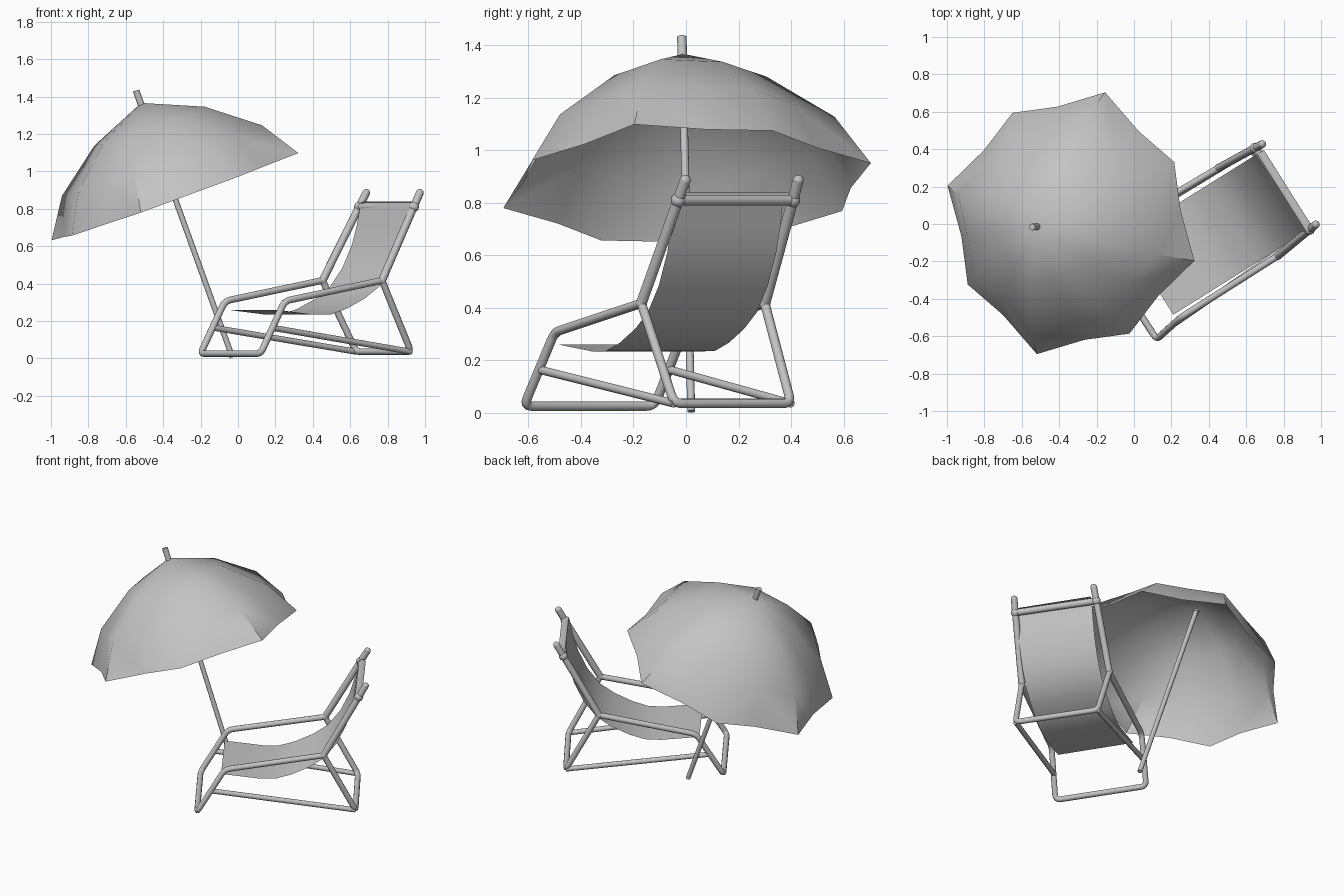
import bpy
import math
from mathutils import Vector

cube = bpy.data.objects.get("Cube")
if cube:
    bpy.data.objects.remove(cube, do_unlink=True)

GREY = (0.55, 0.55, 0.55, 1.0)
grey = bpy.data.materials.new("plain_grey")
grey.use_nodes = True
grey.diffuse_color = GREY
grey.node_tree.nodes["Principled BSDF"].inputs["Base Color"].default_value = GREY


def add_mesh(name, mesh):
    """Link a mesh with the shared material and smooth faces."""
    mesh.materials.clear()
    mesh.materials.append(grey)
    obj = bpy.data.objects.new(name, mesh)
    bpy.context.collection.objects.link(obj)
    bpy.ops.object.select_all(action="DESELECT")
    obj.select_set(True)
    bpy.context.view_layer.objects.active = obj
    bpy.ops.object.shade_smooth_by_angle(angle=math.radians(50))
    return obj


def tube(name, points, radius, bend=0.035):
    """Round bar along a path, with softly bent corners."""
    pts = [Vector(p) for p in points]
    path = [pts[0]]
    for a, p, b in zip(pts, pts[1:], pts[2:]):
        start = p + (a - p).normalized() * bend
        end = p + (b - p).normalized() * bend
        for i in range(5):
            t = i / 4
            path.append(start * (1 - t) ** 2 + p * 2 * t * (1 - t) + end * t ** 2)
    path.append(pts[-1])
    curve = bpy.data.curves.new(name + "_path", "CURVE")
    curve.dimensions = "3D"
    curve.bevel_depth = radius
    curve.bevel_resolution = 4
    curve.use_fill_caps = True
    spline = curve.splines.new("POLY")
    spline.points.add(len(path) - 1)
    for sp, p in zip(spline.points, path):
        sp.co = (*p, 1)
    temp = bpy.data.objects.new(name + "_temp", curve)
    bpy.context.collection.objects.link(temp)
    graph = bpy.context.evaluated_depsgraph_get()
    mesh = bpy.data.meshes.new_from_object(temp.evaluated_get(graph))
    bpy.data.objects.remove(temp, do_unlink=True)
    return add_mesh(name, mesh)


def knuckle(name, location, radius):
    """Rounded joint where bars meet."""
    bpy.ops.mesh.primitive_uv_sphere_add(segments=16, ring_count=8, radius=radius,
                                         location=location)
    ball = bpy.context.object
    ball.name = name
    ball.data.materials.append(grey)
    bpy.ops.object.shade_smooth()


# Chair joints, one set for each side
right = dict(foot=(0.121, -0.617, 0.026), knee=(0.25, -0.50, 0.307),
             hinge=(0.77, -0.17, 0.417), top=(0.972, -0.003, 0.885),
             heel=(0.925, -0.045, 0.036), post=(0.178, -0.56, 0.165))
left = dict(foot=(-0.2, -0.12, 0.026), knee=(-0.07, -0.01, 0.307),
            hinge=(0.452, 0.30, 0.417), top=(0.685, 0.427, 0.885),
            heel=(0.632, 0.40, 0.036), post=(-0.135, -0.065, 0.165))

# Chair frame
tube("front_frame", [right["hinge"], right["knee"], right["foot"],
                     left["foot"], left["knee"], left["hinge"]], 0.018)
tube("rear_frame", [right["hinge"], right["heel"], left["heel"], left["hinge"]], 0.018)
bar_ends = []
for side, j in (("right", right), ("left", left)):
    tube(side + "_back_post", [j["hinge"], j["top"]], 0.021)
    knuckle(side + "_post_cap", j["top"], 0.021)
    knuckle(side + "_hinge", j["hinge"], 0.022)
    tube(side + "_lower_rail", [j["post"], j["heel"]], 0.016)
    bar_ends.append(Vector(j["hinge"]).lerp(Vector(j["top"]), 0.84))
    knuckle(side + "_crossbar_joint", bar_ends[-1], 0.028)
tube("top_crossbar", bar_ends, 0.021)

# Sling seat: hanging profile (distance back, height) that hooks over the crossbar
profile = [(0, 0.26), (0.24, 0.234), (0.34, 0.236), (0.44, 0.267), (0.55, 0.32),
           (0.64, 0.382), (0.72, 0.485), (0.78, 0.61), (0.81, 0.71), (0.828, 0.8),
           (0.838, 0.833), (0.86, 0.84), (0.88, 0.828)]
corner = Vector((0.21, -0.485, 0))
back_dir = Vector((0.848, 0.53, 0))
across = Vector((-0.262, 0.415, 0))
verts, faces = [], []
for s, z in profile:
    edge = corner + back_dir * s + Vector((0, 0, z))
    verts += [edge, edge + across]
for i in range(len(profile) - 1):
    k = 2 * i
    faces.append((k, k + 1, k + 3, k + 2))
sling = bpy.data.meshes.new("sling_seat")
sling.from_pydata(verts, [], faces)
add_mesh("sling_seat", sling)

# Parasol pole
pole_top = Vector((-0.545, -0.016, 1.432))
tube("parasol_pole", [(-0.03, 0.02, 0.006), pole_top], 0.015)
axis = Vector((-0.34, -0.026, 0.94)).normalized()
tube("parasol_tip", [pole_top - axis * 0.09, pole_top], 0.018)

# Parasol canopy: long and short ribs in turn, the cloth drawn in between them
centre = Vector((-0.338, 0.004, 0.868))
e1 = Vector((0.94, 0, 0.34)).normalized()
e2 = axis.cross(e1).normalized()
# Each ring: long rib radius, height, short rib factor, cloth factor
rings = [(0.325, 0.398, 0.935, 0.89), (0.59, 0.202, 0.927, 0.88),
         (0.728, -0.003, 0.927, 0.862)]
steps = 16
verts = [centre + axis * 0.53]
faces = []
for radius, height, short, cloth in rings:
    for k in range(steps):
        a = math.radians(-16) + math.tau * k / steps
        r = radius * (1, cloth, short, cloth)[k % 4]
        verts.append(centre + axis * height + (e1 * math.cos(a) + e2 * math.sin(a)) * r)
for k in range(steps):
    n = (k + 1) % steps
    faces.append((0, 1 + k, 1 + n))
    for ring in range(len(rings) - 1):
        b = 1 + ring * steps
        faces.append((b + k, b + steps + k, b + steps + n, b + n))
canopy = bpy.data.meshes.new("parasol_canopy")
canopy.from_pydata(verts, [], faces)
add_mesh("parasol_canopy", canopy)
